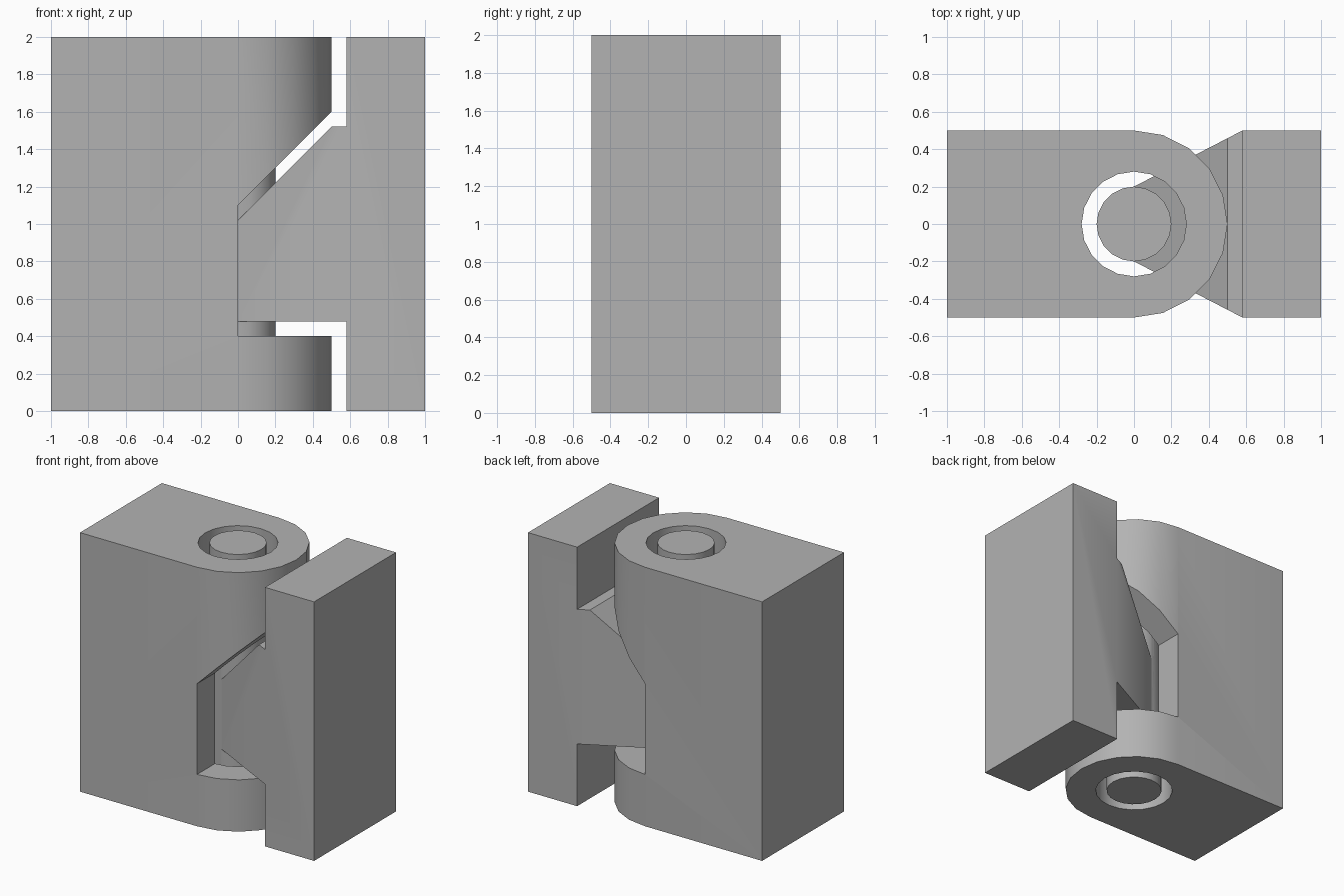
import bpy, bmesh, math

SIDES = 20
HEIGHT = 2.0
GAP = 0.08
KNUCKLE_R = 0.5
PIN_R = 0.2

if "Cube" in bpy.data.objects:
    bpy.data.objects.remove(bpy.data.objects["Cube"])

grey = bpy.data.materials.new("plain grey")
grey.use_nodes = True
grey.diffuse_color = (0.45, 0.45, 0.45, 1)
grey.node_tree.nodes["Principled BSDF"].inputs["Base Color"].default_value = (0.45, 0.45, 0.45, 1)


def prism(name, start, end):
    """Solid between two matching outlines."""
    bm = bmesh.new()
    a = [bm.verts.new(p) for p in start]
    b = [bm.verts.new(p) for p in end]
    bm.faces.new(a)
    bm.faces.new(b)
    for i in range(len(a)):
        j = (i + 1) % len(a)
        bm.faces.new((a[i], a[j], b[j], b[i]))
    bmesh.ops.recalc_face_normals(bm, faces=bm.faces)
    mesh = bpy.data.meshes.new(name)
    bm.to_mesh(mesh)
    bm.free()
    mesh.materials.append(grey)
    obj = bpy.data.objects.new(name, mesh)
    bpy.context.collection.objects.link(obj)
    return obj


def upright(name, plan, z0=0.0, z1=HEIGHT):
    return prism(name, [(x, y, z0) for x, y in plan], [(x, y, z1) for x, y in plan])


def arc(radius, first, last):
    """Points on a circle, counted in facets."""
    step = math.tau / SIDES
    return [(radius * math.cos(i * step), radius * math.sin(i * step)) for i in range(first, last)]


def combine(obj, other, operation):
    mod = obj.modifiers.new(operation.lower(), 'BOOLEAN')
    mod.operation = operation
    mod.solver = 'EXACT'
    mod.object = other
    bpy.context.view_layer.objects.active = obj
    bpy.ops.object.modifier_apply(modifier=mod.name)
    bpy.data.objects.remove(other)


# Fixed leaf: block with rounded knuckle, pin bore and slanted notch
quarter = SIDES // 4
fixed_leaf = upright("fixed_leaf", [(-1, 0.5), (-1, -0.5)] + arc(KNUCKLE_R, -quarter, quarter + 1))
combine(fixed_leaf, upright("bore", arc(PIN_R + GAP, 0, SIDES), -0.1, HEIGHT + 0.1), 'DIFFERENCE')
notch = [(0, 0.4), (0.7, 0.4), (0.7, 1.8), (0, 1.1)]
combine(fixed_leaf, prism("notch", [(x, -0.7, z) for x, z in notch],
                          [(x, 0.7, z) for x, z in notch]), 'DIFFERENCE')

# Moving leaf: plate, flared arm and pin in one piece
inner = KNUCKLE_R + GAP
moving_leaf = upright("moving_leaf", [(inner, -0.5), (1, -0.5), (1, 0.5), (inner, 0.5)])
profile = [(0, 0.48), (inner, 0.48), (inner, 1.52), (0.5, 1.52), (0, 1.02)]


def arm_side(sign):
    return [(x, sign * (PIN_R + (0.5 - PIN_R) * x / inner), z) for x, z in profile]


combine(moving_leaf, prism("arm", arm_side(-1), arm_side(1)), 'UNION')
combine(moving_leaf, upright("pin", arc(PIN_R, 0, SIDES)), 'UNION')

# Smooth the round walls, keep the corners crisp
for obj in (fixed_leaf, moving_leaf):
    bpy.ops.object.select_all(action='DESELECT')
    obj.select_set(True)
    bpy.context.view_layer.objects.active = obj
    bpy.ops.object.shade_smooth_by_angle(angle=math.radians(30))
